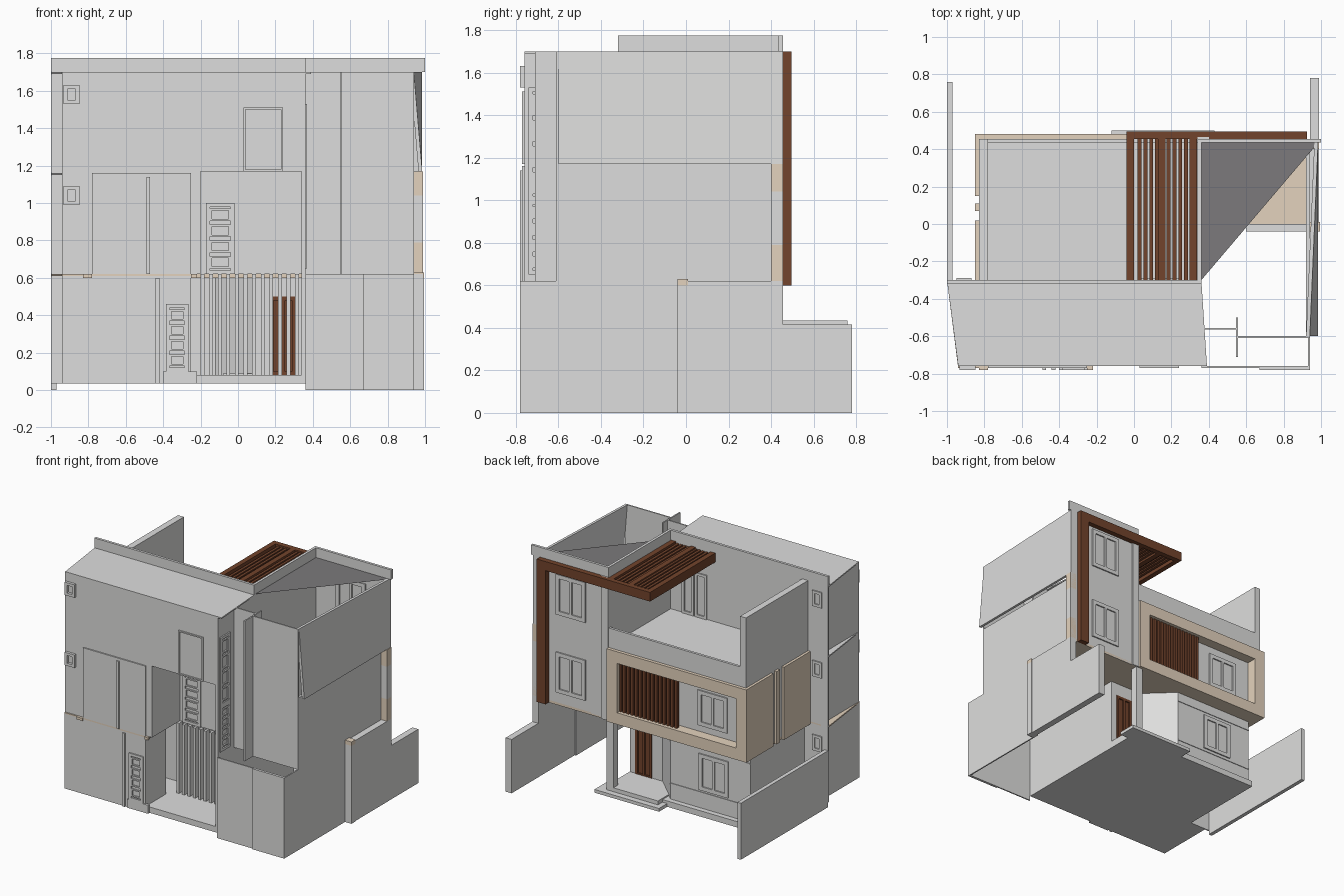
import bpy

cube = bpy.data.objects.get("Cube")
if cube:
    bpy.data.objects.remove(cube, do_unlink=True)

# Main planes of the house: plan lines in x and y, then levels in z
WEST, SIDE, BAY, CORE, EAST, EDGE = -0.94, -0.83, -0.2, 0.36, 0.94, 0.985
FRONT, TOWER, WING, GATE, REAR = -0.76, -0.6, -0.3, -0.04, 0.455
BASE, FLOOR, SOFFIT, FIRST, TERRACE, ROOF, PARAPET = 0.035, 0.08, 0.6, 0.62, 1.17, 1.7, 1.775
THIN, SKIN = 0.02, 0.01


def material(name, rgb):
    m = bpy.data.materials.new(name)
    m.use_nodes = True
    m.diffuse_color = (*rgb, 1)
    m.node_tree.nodes["Principled BSDF"].inputs["Base Color"].default_value = (*rgb, 1)
    return m


GREY = material("grey render", (0.73, 0.73, 0.725))
DARK = material("dark grey ceiling", (0.2, 0.195, 0.2))
TAN = material("tan cladding", (0.775, 0.65, 0.51))
WOOD = material("brown wood", (0.17, 0.057, 0.025))


def mesh(name, verts, faces, mat):
    me = bpy.data.meshes.new(name)
    me.from_pydata(verts, [], faces)
    me.materials.append(mat)
    ob = bpy.data.objects.new(name, me)
    bpy.context.collection.objects.link(ob)
    return ob


def loft(name, lower, upper, mat=GREY):
    """Solid between two matching counter-clockwise loops of points."""
    n = len(lower)
    faces = [tuple(reversed(range(n))), tuple(range(n, n + n))]
    faces += [(i, (i + 1) % n, n + (i + 1) % n, n + i) for i in range(n)]
    return mesh(name, lower + upper, faces, mat)


def prism(name, outline, bottom, top, mat=GREY):
    return loft(name, *[[(x, y, z) for x, y in outline] for z in (bottom, top)], mat)


def box(name, x, y, z, mat=GREY):
    (left, right), (near, far) = x, y
    return prism(name, [(left, near), (right, near), (right, far), (left, far)], *z, mat)


def around(centre, size):
    return centre - size / 2, centre + size / 2


def on_wall(name, axis, side, at, u, z, depth, mat=GREY):
    """Box standing proud of a wall that faces along one axis."""
    d = tuple(sorted((at, at + side * depth)))
    return box(name, u, d, z, mat) if axis == "y" else box(name, d, u, z, mat)


def frame(name, axis, side, at, u, z, bar, depth=SKIN, mat=GREY):
    """Four bars around a rectangular opening."""
    (left, right), (bottom, top) = u, z
    inner = (left + bar, right - bar)
    for span, rise in (((left, left + bar), z), ((right - bar, right), z),
                       (inner, (bottom, bottom + bar)), (inner, (top - bar, top))):
        on_wall(name, axis, side, at, span, rise, depth, mat)


def window(name, side, at, centre, sill, height):
    left, right = around(centre, 0.25)
    frame(name + "_surround", "y", side, at, (left, right), (sill, sill + height), THIN)
    for u in ((left + THIN, centre), (centre, right - THIN)):
        frame(name + "_sash", "y", side, at, u, (sill + THIN, sill + height - THIN), SKIN)


def panel_door(name, axis, side, at, u, z, count=4):
    frame(name + "_frame", axis, side, at, u, z, THIN)
    (left, right), (bottom, top) = u, z
    step = (top - bottom - THIN * 2) / count
    for i in range(count):
        start = bottom + THIN + i * step
        frame(name + "_panel", axis, side, at, (left + THIN, right - THIN),
              (start + SKIN, start + step - SKIN), SKIN)


def row(name, count, start, step, width, y, z):
    """Evenly spaced slats along x."""
    for i in range(count):
        x = start + i * step
        box(name, (x, x + width), y, z, WOOD if "screen" not in name else GREY)


# Base slab and porch
box("ground_slab", (-0.8, CORE), (WING, 0.4), (BASE, FLOOR))
box("front_slab", (WEST, CORE), (FRONT, WING), (BASE, FLOOR))
box("porch_step", (-0.12, 0.43), (CORE, 0.5), (BASE, 0.06))
box("porch_floor", (-FLOOR, CORE), (0.15, REAR), (0.06, 0.09))

# Boundary walls
box("left_boundary_wall", (-1, -0.97), (WING, -FRONT), (0, 0.435))
box("right_boundary_wall", (EAST, 0.99), (GATE, 0.78), (0, 0.415))
box("right_raised_wall", (EAST, 0.99), (GATE, REAR), (0.415, FIRST))
box("right_post", (EAST - SKIN, 0.995), (GATE, SKIN), (0, SOFFIT))
box("right_post_cap", (EAST - SKIN, 0.995), (GATE, SKIN), (SOFFIT, FIRST + SKIN), TAN)
box("carport_front_wall", (CORE, EAST), (FRONT - SKIN, FRONT), (0, FIRST))
box("carport_front_panel", (0.67, EAST), (FRONT - THIN, FRONT - SKIN), (0, FIRST))
box("carport_side_wall", (EAST - SKIN, EAST), (FRONT - SKIN, GATE), (0, FIRST))

# Ground floor rooms, splayed entry wall and door
box("ground_floor", (-0.8, -0.27), (WING, CORE), (FLOOR, SOFFIT))
splay = [(-0.27, CORE), (-0.12, CORE), (FLOOR, 0.17)]
prism("entry_splay_wall", [(x, y - THIN) for x, y in splay] + splay[::-1], FLOOR, SOFFIT)
entry = (0.15, 0.17)
box("entry_wall_side", (FLOOR, 0.17), entry, (FLOOR, SOFFIT))
box("entry_wall_head", (0.17, CORE), entry, (0.5, SOFFIT))
box("entry_wall_end", (0.31, CORE), entry, (FLOOR, 0.5))
box("entry_door", (0.18, 0.3), (0.155, 0.165), (FLOOR, 0.5), WOOD)
for side in (1, -1):
    face = 0.16 + side * SKIN / 2
    frame("entry_door_frame", "y", side, face, (0.17, 0.31), (FLOOR, 0.5), THIN, SKIN, WOOD)
    on_wall("entry_door_rail", "y", side, face, around(0.24, THIN), (0.1, 0.49), SKIN, WOOD)
box("entry_side_wall", (CORE - THIN, CORE), (FRONT, 0.17), (BASE, FIRST))
box("entry_column", (0.3, CORE), (0.4, REAR), (BASE, FIRST))
window("ground_window", 1, CORE, -0.49, 0.22, 0.28)
for z in (0.2, 0.53):
    box("wall_band", (-0.8, -0.12), (CORE, CORE + SKIN / 2), around(z, SKIN))

# First floor, tan surround and timber screen
box("first_floor", (SIDE, CORE), (WING, 0.4), (FIRST, TERRACE - SKIN))
box("first_floor_soffit", (SIDE, CORE), (WING, REAR), (SOFFIT, FIRST), TAN)
frame("facade_surround", "y", 1, 0.4, (SIDE - THIN, CORE - THIN), (SOFFIT, 1.16), 0.09, 0.08, TAN)
for y in ((WING, THIN), around(0.09, 0.04), (0.15, 0.4)):
    box("side_cladding", (SIDE - THIN, SIDE), y, (SOFFIT, 1.16), TAN)
window("first_floor_window", 1, 0.4, -0.51, 0.74, 0.27)
row("balcony_slat", 15, -0.24, 0.034, THIN, (0.43, REAR), (0.69, 1.07))

# Terrace
box("terrace_floor", (SIDE, CORE), (WING, REAR), (TERRACE - SKIN, TERRACE))
box("terrace_parapet", (SIDE, CORE), (REAR - THIN, REAR), (TERRACE, 1.31))
box("terrace_side_wall", (SIDE, -0.78), (WING, REAR), (TERRACE, ROOF))
for x in (FLOOR, 0.19):
    frame("terrace_door", "y", 1, WING, around(x, 0.1), (TERRACE, 1.51), THIN)

# Front wing, upper storeys with a deep recess and tapering slabs
box("wing_left", (WEST, BAY), (FRONT, WING), (FIRST, ROOF - SKIN))
box("wing_top", (BAY, CORE), (FRONT, WING), (TERRACE, ROOF - SKIN))
box("wing_rear_fin", (-1, WEST), (WING - SKIN, WING), (BASE, ROOF - SKIN))
prism("wing_roof", [(WEST, FRONT), (0.39, FRONT), (CORE, WING), (-1, WING)], ROOF - SKIN, ROOF)
prism("floor_ledge", [(WEST, FRONT), (WEST, WING), (-1, WING)], 1.15, 1.16)
box("recess_back", (BAY, CORE), (-0.42, WING), (FIRST, TERRACE))
box("wing_side_wall", (CORE - THIN, CORE), (FRONT, WING), (FIRST, TERRACE))
box("bay_panel", (-0.78, -0.25), (FRONT - SKIN, FRONT), (FIRST, TERRACE - SKIN))
box("bay_strip", around(-0.48, THIN), (FRONT - THIN, FRONT - SKIN), (FIRST, 1.14))
panel_door("recess_door", "y", -1, -0.42, (-0.17, -0.02), (FIRST, 1))
frame("upper_opening", "y", -1, FRONT, (0.03, 0.24), (TERRACE, 1.51), SKIN)
for z in (1.58, 1.04):
    frame("small_front_window", "y", -1, FRONT, around(-0.89, 0.085), around(z, 0.1), THIN, THIN)
for z in (1.58, 1.04, 0.47):
    frame("small_rear_window", "y", 1, WING, around(-0.91, 0.08), around(z, 0.12), THIN)
for z in ((1, 1.53), (0.65, 1)):
    panel_door("wing_side_window", "x", 1, CORE, (-0.74, -0.62), z)

# Front wing, ground storey, with a tan capping
LOW_FRONT = FRONT - SKIN
box("wing_ground", (WEST, -0.43), (LOW_FRONT, WING), (BASE, FIRST - SKIN))
box("service_room", (-0.43, -0.25), (LOW_FRONT, -0.52), (BASE, FIRST - SKIN))
box("service_ceiling", (-0.43, -0.23), (LOW_FRONT, WING), (SOFFIT, FIRST - SKIN))
prism("tan_capping", [(WEST, LOW_FRONT), (-0.23, LOW_FRONT), (-0.23, WING), (-1, WING)],
      FIRST - SKIN, FIRST, TAN)
for x in ((SIDE, -0.78), (-0.25, -0.22)):
    box("tan_corner", x, (FRONT - THIN, FRONT), (SOFFIT, FIRST), TAN)
box("service_step", (-0.4, -0.22), (FRONT - THIN, FRONT), (BASE, 0.1))
panel_door("service_door", "y", -1, LOW_FRONT, (-0.385, -0.265), (0.1, 0.46))
box("corner_strip", around(-0.43, THIN), (FRONT - THIN, LOW_FRONT), (BASE, SOFFIT))
row("screen_slat", 12, BAY, 0.046, THIN, around(-0.44, 0.04), (BASE, FIRST))

# Stair tower: floor, walls and partitions
box("tower_floor", (CORE, EAST), (0, REAR), (SOFFIT, FIRST), TAN)
box("tower_floor_beam", (SOFFIT, EAST), (GATE, 0), (SOFFIT, FIRST + SKIN))
box("tower_lower_right_wall", (EAST - THIN, EAST), (TOWER, REAR - THIN), (FIRST, TERRACE))
# Upper right wall leans inward towards its front top corner
outer = [(EDGE, TOWER, TERRACE), (EDGE, REAR, TERRACE), (EDGE, REAR, ROOF), (EAST, TOWER, ROOF)]
loft("tower_upper_right_wall", [(x - THIN, y, z) for x, y, z in outer], outer)
box("tower_front_wall", (0.55, EAST), (TOWER - SKIN, TOWER), (FIRST, ROOF))
box("tower_return_wall", around(0.55, SKIN), (-0.71, -0.5), (FIRST, ROOF))
box("tower_link_wall", (CORE, 0.55), around(-0.56, SKIN), (FIRST, ROOF))
box("tower_rear_wall", (CORE - THIN, EDGE), (REAR - THIN, REAR), (SOFFIT, ROOF))
box("tower_corner_strip", (CORE - THIN, 0.4), (REAR, REAR + SKIN), (SOFFIT, ROOF))
box("tower_left_wall", (CORE - THIN, CORE), (WING, REAR), (TERRACE, ROOF))
for z, mat in (((FIRST, 0.79), TAN), ((0.79, 1.04), GREY), ((1.04, TERRACE), TAN)):
    box("tower_edge_cladding", (EAST, EDGE + SKIN / 2), (0.4, REAR), z, mat)
for sill in (0.7, 1.3):
    window("tower_rear_window", 1, REAR, 0.66, sill, 0.31)
    window("tower_inner_window", -1, REAR - THIN, 0.66, sill, 0.31)
ceiling = [(CORE, WING), (CORE, REAR - THIN), (EDGE, REAR - THIN)]
mesh("tower_ceiling", [(x, y, ROOF) for x, y in ceiling], [(0, 1, 2)], DARK)

# Roof parapets
box("wing_parapet", (-1, CORE), (WING - THIN, WING), (ROOF, PARAPET))
box("tower_left_parapet", (CORE - THIN, CORE), (WING, REAR), (ROOF, PARAPET))
box("tower_rear_parapet", (CORE - THIN, 1), (REAR - THIN, REAR), (ROOF, PARAPET))

# Wooden frame and pergola
beam = (1.63, ROOF)
box("wood_upright", (0.85, 0.925), (REAR, 0.495), (SOFFIT, ROOF), WOOD)
box("wood_top_beam", (GATE, 0.925), (REAR, 0.495), beam, WOOD)
row("pergola_beam", 3, GATE, 0.168, 0.04, (WING, REAR), beam)
row("pergola_slat", 9, THIN, 0.031, THIN, (WING, REAR), (1.64, 1.69))
